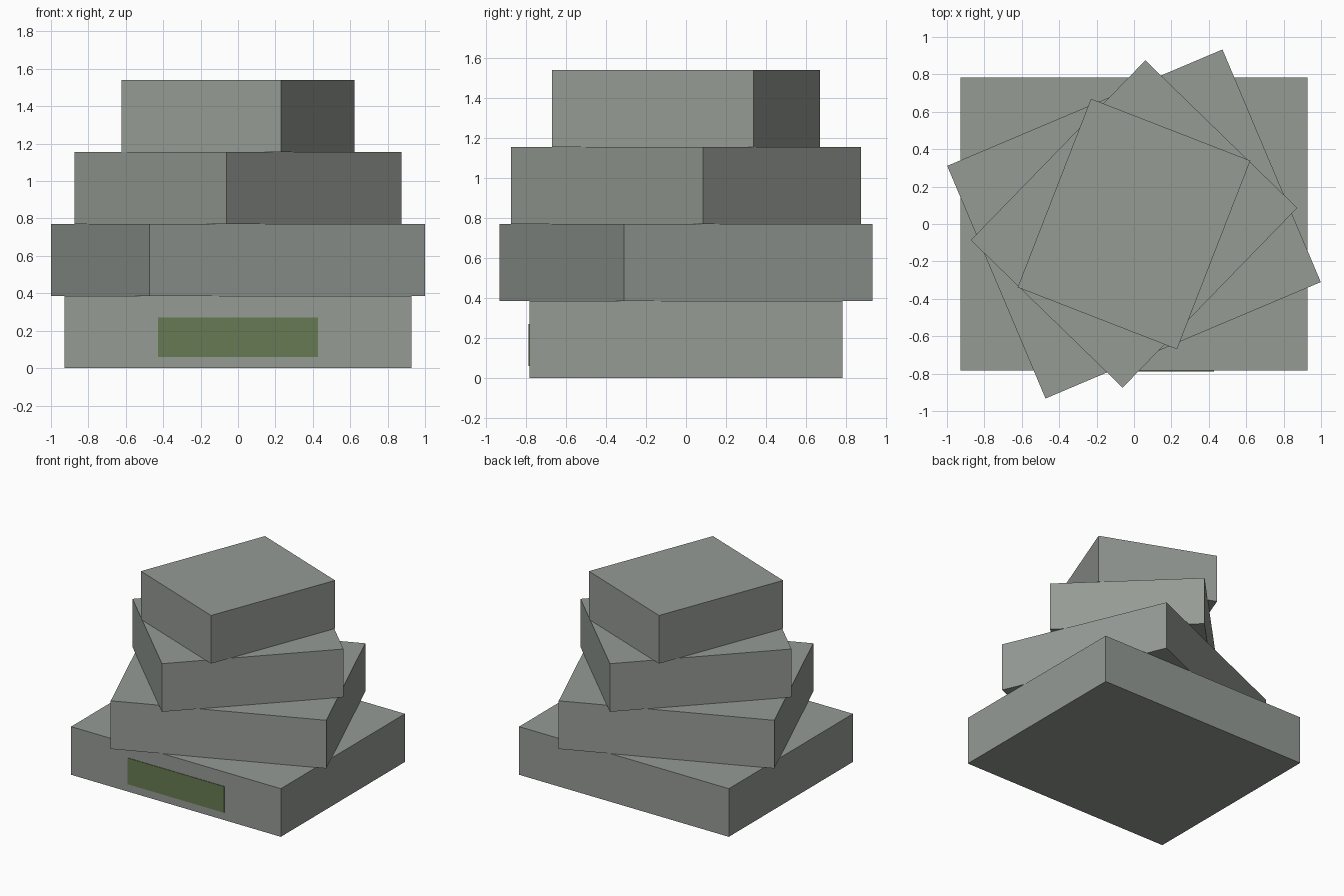
import bpy
from math import degrees, radians

cube = bpy.data.objects.get("Cube")
if cube:
    bpy.data.objects.remove(cube, do_unlink=True)


def material(name, rgb):
    mat = bpy.data.materials.new(name)
    mat.use_nodes = True
    mat.diffuse_color = (*rgb, 1)
    mat.node_tree.nodes["Principled BSDF"].inputs["Base Color"].default_value = (*rgb, 1)
    return mat


def box(name, size, location, mat, turn=0.0):
    bpy.ops.mesh.primitive_cube_add(size=1, location=location, rotation=(0, 0, turn))
    obj = bpy.context.object
    obj.name = name
    obj.scale = size
    bpy.ops.object.transform_apply(location=False, rotation=False, scale=True)
    obj.data.materials.append(mat)
    return obj


stone = material("grey stone", (0.30, 0.325, 0.30))
moss = material("moss green", (0.135, 0.195, 0.085))

# Four stacked slabs, each smaller and turned further than the one below
HEIGHT = 0.385
WIDTH, DEPTH = 1.856, 1.568
names = ["base_slab", "lower_slab", "upper_slab", "top_slab"]
for i, name in enumerate(names):
    shrink = 1 - 0.139 * i
    box(name, (WIDTH * shrink, DEPTH * shrink, HEIGHT),
        (0, 0, HEIGHT * (i + 0.5)), stone, turn=0.4 * i)

# Thin moss patch on the front of the base
box("moss_patch", (0.855, 0.006, 0.21), (0, -DEPTH / 2 - 0.001, 0.165), moss)
